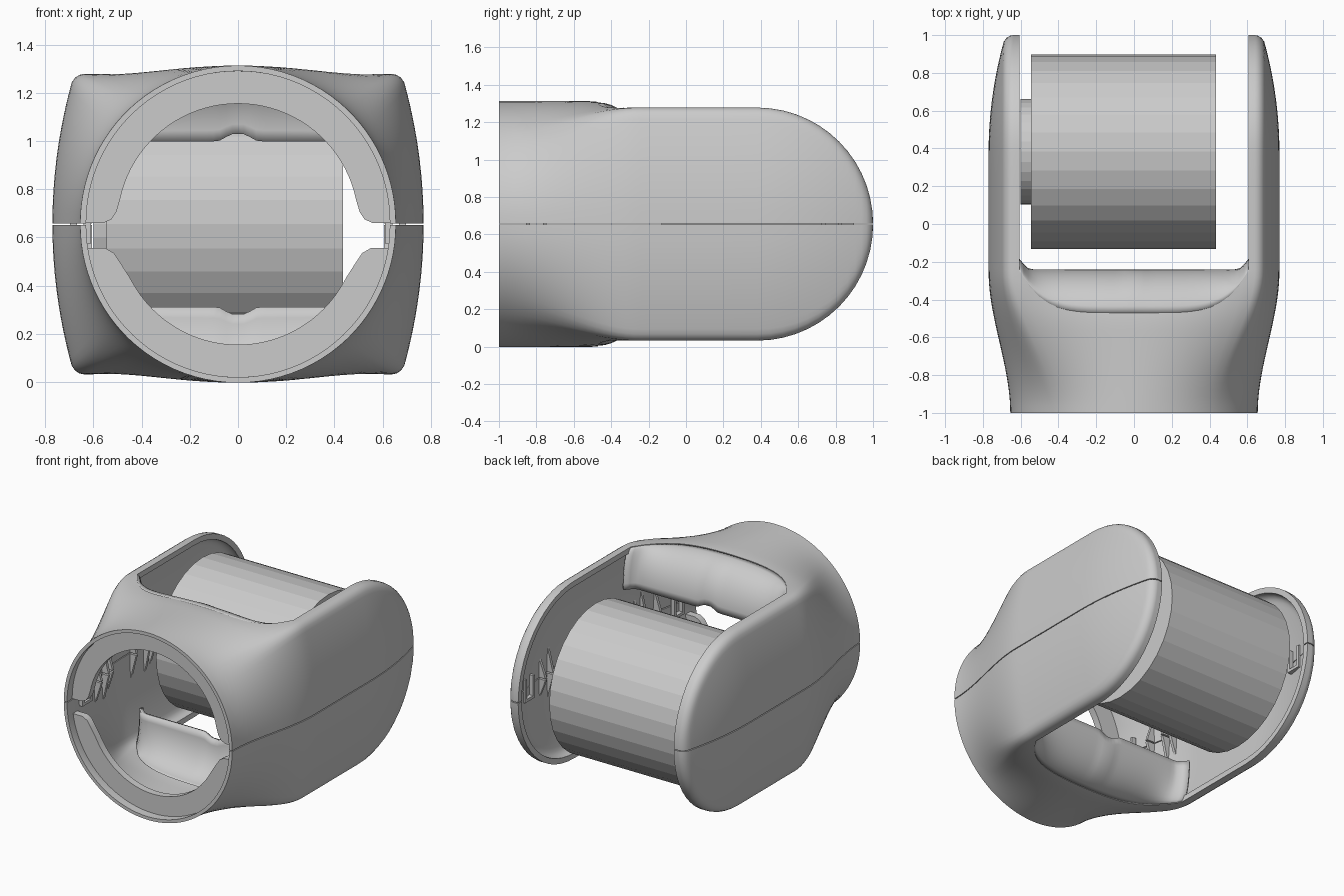
import bpy, bmesh
from math import sin, cos, pi, sqrt, radians, atan2, asin

if "Cube" in bpy.data.objects:
    bpy.data.objects.remove(bpy.data.objects["Cube"])

ZC, R, H, YC = 0.655, 0.655, 0.62, 0.38   # axis height, collar radius, arm half height, arm end centre


def smooth(a, b, v):
    t = min(1, max(0, (v - a) / (b - a)))
    return t * t * (3 - 2 * t)


def section(y, w=0.0, n=14, m=10):
    """Upper half outline (x, height over seam) at y, inset by w: round collar blending into a barrel."""
    h, off = H - w, max(0, y - YC)
    hy = sqrt(max(h * h - off * off, 0.012 ** 2))
    s, bulge = smooth(-1, -0.25, y), 0.035 * (1 - smooth(-0.55, -0.25, y))
    rc = R - min(w, 0.025)
    right = []
    for i in range(n + m + 1):
        if i <= n:
            d = hy * sin(pi / 2 * i / n)
            rho = min(h, sqrt(d * d + off * off))
            e = max(0, rho - (h - 0.04))
            x = 0.77 - w - 0.09 * (rho / H) ** 2 - 0.04 + sqrt(max(0, 0.0016 - e * e))
            ang, xt = radians(50 * i / n), x
        else:
            d, x = hy, xt * (1 - (i - n) / m)
            ang = radians(50 + 40 * (i - n) / m)
            d += bulge * (1 - (x / xt) ** 2)
        right.append((s * x + (1 - s) * rc * cos(ang), s * d + (1 - s) * rc * sin(ang)))
    return right + [(-x, d) for x, d in right[-2::-1]]


def top_height(x, y):
    pts = section(y)
    pts = pts[14:-14]
    for (x1, d1), (x2, d2) in zip(pts, pts[1:]):
        if x2 <= x <= x1:
            return d1 + (d2 - d1) * (x - x1) / (x2 - x1)
    return pts[0][1]


def finish(name, bm, angle=35):
    bmesh.ops.recalc_face_normals(bm, faces=bm.faces[:])
    me = bpy.data.meshes.new(name)
    bm.to_mesh(me)
    bm.free()
    ob = bpy.data.objects.new(name, me)
    bpy.context.collection.objects.link(ob)
    ob.location.z = ZC
    if angle:
        bpy.ops.object.select_all(action='DESELECT')
        ob.select_set(True)
        bpy.context.view_layer.objects.active = ob
        bpy.ops.object.shade_smooth_by_angle(angle=radians(angle))
    return ob


def loft(name, rings):
    bm = bmesh.new()
    rows = [[bm.verts.new(p) for p in ring] for ring in rings]
    for a, b in zip(rows, rows[1:]):
        for i in range(len(a)):
            j = (i + 1) % len(a)
            bm.faces.new((a[i], a[j], b[j], b[i]))
    bm.faces.new(rows[0])
    bm.faces.new(rows[-1])
    return finish(name, bm, 0)


def half_solid(name, w):
    ys = [-1 + 0.8 * i / 20 for i in range(21)] + [0, 0.2]
    ys += [YC + (H - w) * sin(pi / 2 * i / 14) for i in range(15)]
    rings = []
    for k, y in enumerate(ys):
        pts = section(y, w)
        if w:   # cavity pokes out below the seam and in front of the collar
            pts = [(pts[0][0], -0.05)] + [(x, d + 0.005) for x, d in pts] + [(pts[-1][0], -0.05)]
        else:
            pts = [(x, d + 0.003) for x, d in pts]
        yy = -1.03 if w and k == 0 else y
        rings.append([(x, yy, d) for x, d in pts])
        if w and k == 0:
            rings.append([(x, -0.99, d) for x, d in pts])
    return loft(name, rings)


def lip_y(x):
    return -0.47 + 0.22 * abs(x / 0.605) ** 5


# Housing half: lofted body minus cavity minus the gap between the arms
body = half_solid("body", 0)
cavity = half_solid("cavity", 0.04)
plan = [(-0.605 + 1.21 * i / 24) for i in range(25)]
plan = [(x, lip_y(x)) for x in plan] + [(0.605, 1.2), (-0.605, 1.2)]
gap = loft("gap", [[(x, y, z) for x, y in plan] for z in (-0.1, 1.0)])
for cutter in (cavity, gap):
    cutter.hide_render = True
    mod = body.modifiers.new("cut", 'BOOLEAN')
    mod.operation, mod.solver, mod.object = 'DIFFERENCE', 'EXACT', cutter
dg = bpy.context.evaluated_depsgraph_get()
dg.update()
half = bpy.data.meshes.new_from_object(body.evaluated_get(dg))
for ob in (body, cavity, gap):
    bpy.data.objects.remove(ob)


def lip(name, sz):
    """Rolled inner wall between the arms, with a small relief at mid width."""
    bm = bmesh.new()
    rows = []
    for k in range(11):
        a = pi / 2 * k / 10
        row = []
        for i in range(49):
            x = -0.61 + 1.22 * i / 48
            xc = max(-0.605, min(0.605, x))
            ya, zt = lip_y(xc), top_height(xc, lip_y(xc))
            yb = -0.24 + 0.06 * max(0, (abs(xc) - 0.54) / 0.065) ** 2
            zb = 0.345 + 0.03 * (1 - smooth(0.02, 0.09, abs(x)))
            row.append(bm.verts.new((x, ya + (yb - ya) * sin(a), sz * (zt - (zt - zb) * (1 - cos(a))))))
        rows.append(row)
    for a, b in zip(rows, rows[1:]):
        for i in range(48):
            bm.faces.new((a[i], a[i + 1], b[i + 1], b[i]))
    ob = finish(name, bm)
    mod = ob.modifiers.new("thickness", 'SOLIDIFY')
    mod.thickness = 0.025
    # thicken towards the inside of the collar
    mod.offset = -1 if ob.data.polygons[470].normal.y > 0 else 1


def flange(name, sz, ends):
    """Flat ring segment inside the collar with notched ends."""
    a0 = asin(ends[0][1] / 0.637)
    a1 = atan2(ends[-1][1], ends[-1][0])
    arc = lambda r, a, n: [(r * cos(a + (pi - 2 * a) * i / n), r * sin(a + (pi - 2 * a) * i / n)) for i in range(n + 1)]
    inner = ends + arc(0.5, a1, 40)[1:-1] + [(-x, z) for x, z in ends[::-1]]
    pts = arc(0.637, a0, 48) + inner[::-1]
    bm = bmesh.new()
    f = bm.faces.new([bm.verts.new((x, -0.94, sz * z)) for x, z in pts])
    ext = bmesh.ops.extrude_face_region(bm, geom=[f])
    bmesh.ops.translate(bm, vec=(0, 0.05, 0), verts=[v for v in ext["geom"] if isinstance(v, bmesh.types.BMVert)])
    finish(name, bm)


def ribs(name, sz):
    """Tapered fins standing on the inner arm walls along the seam."""
    bm = bmesh.new()
    for sx in (-1, 1):
        for y, ht in ((-0.62, 0.16), (-0.5, 0.22), (-0.44, 0.16), (-0.15, 0.2), (0.0, 0.24), (0.06, 0.18), (0.5, 0.2), (0.6, 0.14)):
            x = section(y)[0][0] - 0.03
            tri = [(x, 0.005), (x - 0.06, 0.005), (x - 0.05, 0.04), (x - 0.01, ht)]
            a, b = [[bm.verts.new((sx * px, y + t, sz * pz)) for px, pz in tri] for t in (-0.01, 0.01)]
            bm.faces.new(a)
            bm.faces.new(b)
            for i in range(4):
                bm.faces.new((a[i], a[i - 1], b[i - 1], b[i]))
    finish(name, bm, 0)


for label, sz in (("upper", 1), ("lower", -1)):
    bm = bmesh.new()
    bm.from_mesh(half)
    bmesh.ops.scale(bm, vec=(1, 1, sz), verts=bm.verts[:])
    finish(label + "_housing", bm)
    lip(label + "_inner_wall", sz)
    ribs(label + "_ribs", sz)
flange("upper_flange", 1, [(0.6, 0.004), (0.56, 0.004), (0.525, 0.02), (0.505, 0.05), (0.49, 0.1)])
flange("lower_flange", -1, [(0.6, 0.1), (0.55, 0.1), (0.515, 0.12), (0.485, 0.165), (0.45, 0.22)])

# Clip frames bridging the seam
bm = bmesh.new()
for sx in (-1, 1):
    for y in (-0.8, 0.78):
        x = section(y)[0][0] - 0.05
        for dy, z, sy, h in ((-0.045, 0, 0.02, 0.16), (0.045, 0, 0.02, 0.16), (0, -0.07, 0.09, 0.02)):
            vs = bmesh.ops.create_cube(bm, size=1)["verts"]
            bmesh.ops.scale(bm, vec=(0.03, sy, h), verts=vs)
            bmesh.ops.translate(bm, vec=(sx * x, y + dy, z), verts=vs)
finish("seam_clips", bm, 0)

# Roller and its hub
for name, x1, x2, r in (("roller", -0.545, 0.435, 0.515), ("roller_hub", -0.6, -0.54, 0.28)):
    bpy.ops.mesh.primitive_cylinder_add(vertices=32, radius=r, depth=x2 - x1,
                                        location=((x1 + x2) / 2, 0.383, ZC), rotation=(0, pi / 2, 0))
    bpy.context.object.name = name
